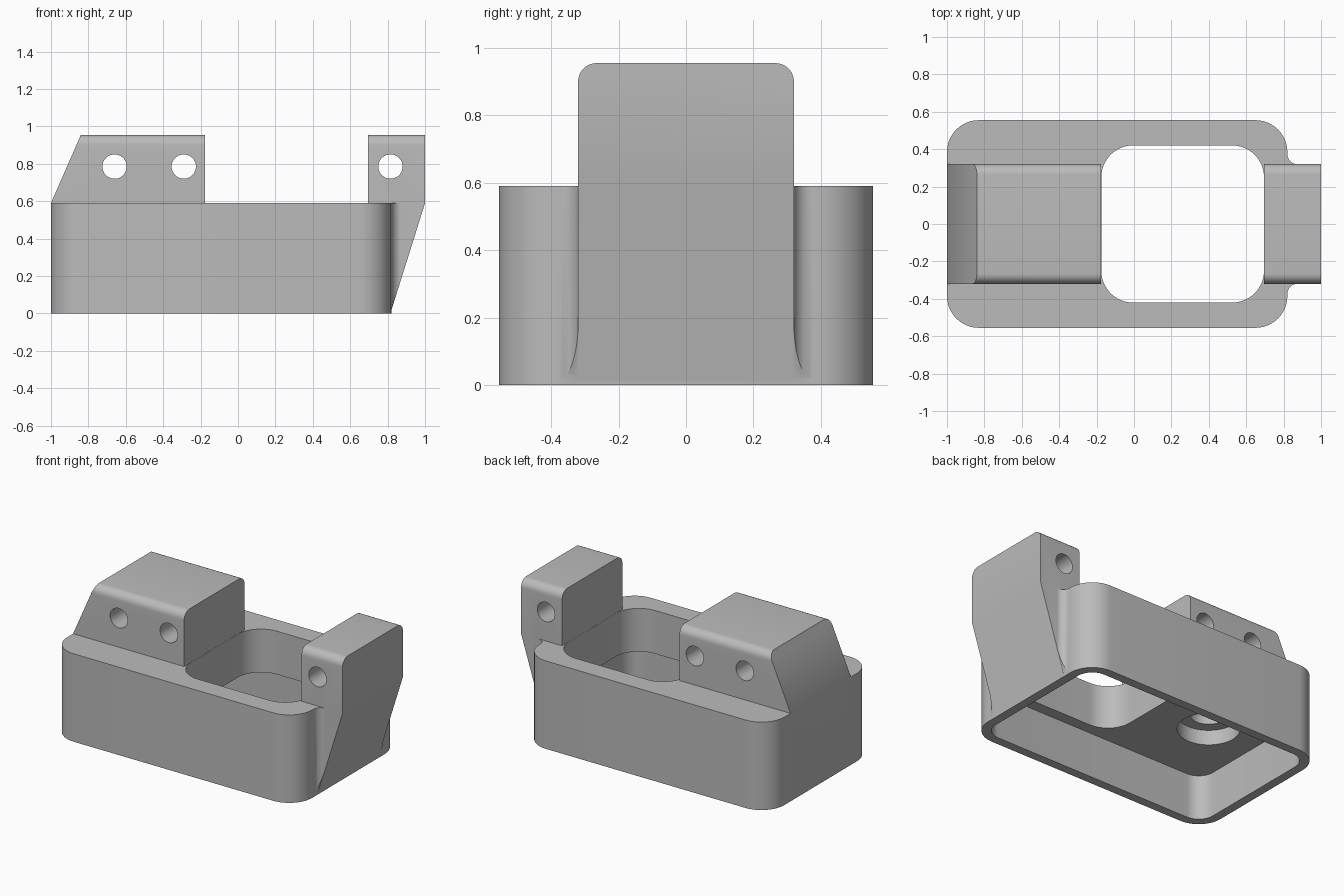
import bpy, bmesh
from math import cos, sin, pi
from mathutils import Vector

cube = bpy.data.objects.get("Cube")
if cube:
    bpy.data.objects.remove(cube, do_unlink=True)

HALF = 0.32          # half depth of the clamp block and the post
RIM, TOP = 0.59, 0.955


def finish(name, bm):
    bmesh.ops.recalc_face_normals(bm, faces=bm.faces)
    mesh = bpy.data.meshes.new(name)
    bm.to_mesh(mesh)
    bm.free()
    obj = bpy.data.objects.new(name, mesh)
    bpy.context.collection.objects.link(obj)
    return obj


def extrude(points, offset):
    bm = bmesh.new()
    face = bm.faces.new([bm.verts.new(p) for p in points])
    new = bmesh.ops.extrude_face_region(bm, geom=[face])["geom"]
    verts = [v for v in new if isinstance(v, bmesh.types.BMVert)]
    bmesh.ops.translate(bm, verts=verts, vec=Vector(offset))
    return bm


def arc(cx, cy, r, start, end, steps=12):
    angles = [start + (end - start) * i / steps for i in range(steps + 1)]
    return [(cx + r * cos(a), cy + r * sin(a)) for a in angles]


def rounded_prism(name, x0, x1, y, r, z0, z1):
    centres = [(x1 - r, y - r), (x0 + r, y - r), (x0 + r, r - y), (x1 - r, r - y)]
    outline = []
    for i, (cx, cy) in enumerate(centres):
        outline += arc(cx, cy, r, i * pi / 2, (i + 1) * pi / 2)
    return finish(name, extrude([(px, py, z0) for px, py in outline], (0, 0, z1 - z0)))


def side_profile(name, profile):
    # Side outline across the depth, with the two long top edges rounded
    bm = extrude([(x, -HALF, z) for x, z in profile], (0, 2 * HALF, 0))
    edges = [e for e in bm.edges
             if all(v.co.z > TOP - 0.001 for v in e.verts)
             and abs(e.verts[0].co.y - e.verts[1].co.y) < 0.001]
    bmesh.ops.bevel(bm, geom=edges, offset=0.055, segments=8, profile=0.5, affect='EDGES')
    return finish(name, bm)


def cylinder(name, r, start, axis, length):
    if axis == 'Y':
        pts = [(start[0] + a, start[1], start[2] + b) for a, b in arc(0, 0, r, 0, 2 * pi, 40)[:-1]]
        return finish(name, extrude(pts, (0, length, 0)))
    pts = [(start[0] + a, start[1] + b, start[2]) for a, b in arc(0, 0, r, 0, 2 * pi, 40)[:-1]]
    return finish(name, extrude(pts, (0, 0, length)))


def combine(target, other, operation):
    mod = target.modifiers.new(other.name, 'BOOLEAN')
    mod.operation, mod.solver, mod.object = operation, 'EXACT', other
    bpy.context.view_layer.objects.active = target
    bpy.ops.object.modifier_apply(modifier=mod.name)
    bpy.data.objects.remove(other, do_unlink=True)


# Box-shaped housing with rounded corners
body = rounded_prism("bracket_body", -1, 0.82, 0.555, 0.17, 0, RIM)

# Concave fillets where the leaning post meets the housing end
for side in (1, -1):
    curve = arc(0.875, 0.374, 0.055, pi, 1.5 * pi)
    outline = [(0.74, 0.25), (0.74, 0.374)] + curve + [(0.875, 0.25)]
    bm = extrude([(x, side * y, 0) for x, y in outline], (0, 0, RIM))
    cut = bmesh.ops.bisect_plane(
        bm, geom=bm.verts[:] + bm.edges[:] + bm.faces[:], plane_co=(0.814, 0, 0),
        plane_no=(RIM, 0, -0.185), clear_outer=True)["geom_cut"]
    bmesh.ops.holes_fill(bm, edges=[e for e in cut if isinstance(e, bmesh.types.BMEdge)])
    combine(body, finish("post_fillet", bm), 'UNION')

# Post with a leaning outer face
post = side_profile("post", [(0.73, 0), (0.815, 0), (1, RIM), (1, TOP),
                             (0.696, TOP), (0.696, 0.5), (0.73, 0.5)])
combine(body, post, 'UNION')

# Cavity underneath and window through the roof
combine(body, rounded_prism("cavity", -0.94, 0.76, 0.495, 0.11, -0.1, 0.3), 'DIFFERENCE')
combine(body, rounded_prism("window", -0.175, 0.695, 0.42, 0.17, 0.2, RIM + 0.1), 'DIFFERENCE')

# Clamp block with a sloping end
block = side_profile("clamp_block", [(-0.9, 0.5), (-0.176, 0.5), (-0.176, TOP),
                                     (-0.84, TOP), (-1, RIM)])
combine(body, block, 'UNION')

# Cross holes and the stepped bore under the block
for x in (-0.66, -0.29, 0.815):
    combine(body, cylinder("cross_hole", 0.065, (x, -0.5, 0.785), 'Y', 1), 'DIFFERENCE')
combine(body, cylinder("counterbore", 0.19, (-0.585, 0, 0.2), 'Z', 0.2), 'DIFFERENCE')
combine(body, cylinder("bore", 0.115, (-0.585, 0, 0.25), 'Z', 0.36), 'DIFFERENCE')

# Single plain grey finish
grey = bpy.data.materials.new("plain_grey")
grey.use_nodes = True
colour = (0.5, 0.5, 0.5, 1)
grey.diffuse_color = colour
grey.node_tree.nodes["Principled BSDF"].inputs["Base Color"].default_value = colour
body.data.materials.clear()
body.data.materials.append(grey)

bpy.ops.object.select_all(action='DESELECT')
body.select_set(True)
bpy.context.view_layer.objects.active = body
bpy.ops.object.shade_smooth_by_angle(angle=pi / 6)
